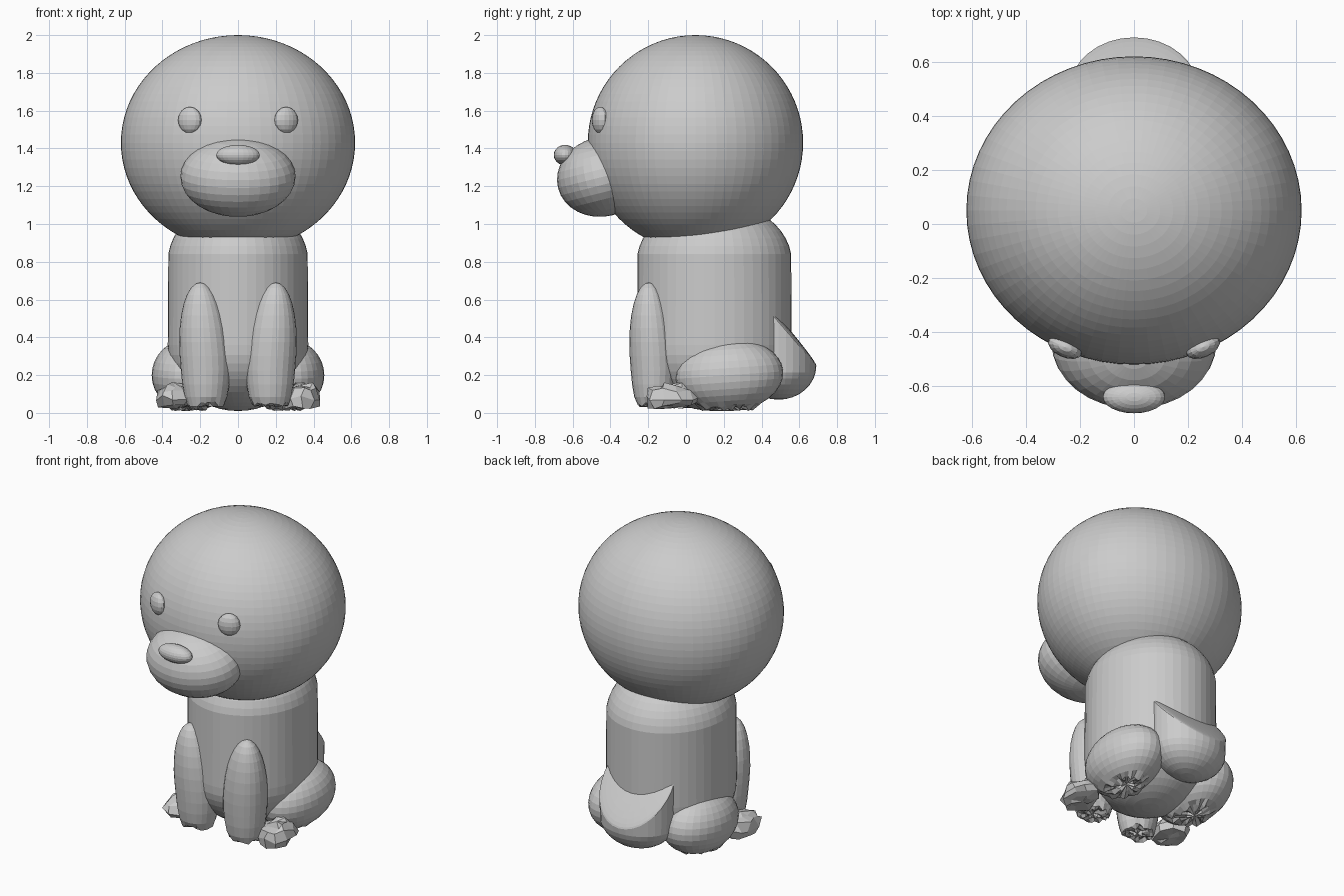
import bpy, bmesh, math, random
from mathutils import Matrix, Vector

if "Cube" in bpy.data.objects:
    bpy.data.objects.remove(bpy.data.objects["Cube"])

random.seed(4)
grey = bpy.data.materials.new("plain grey")
grey.diffuse_color = (0.6, 0.6, 0.6, 1)
grey.use_nodes = True
grey.node_tree.nodes["Principled BSDF"].inputs["Base Color"].default_value = grey.diffuse_color


def ball(name, centre, radii, seg=32, rings=16, rot=(0, 0, 0), shape=None):
    """Faceted ellipsoid; shape(unit point) may replace the position."""
    bm = bmesh.new()
    bmesh.ops.create_uvsphere(bm, u_segments=seg, v_segments=rings, radius=1)
    turn = Matrix.Rotation(rot[2], 3, 'Z') @ Matrix.Rotation(rot[0], 3, 'X')
    for v in bm.verts:
        if shape:
            v.co = shape(v.co.copy())
        else:
            v.co = turn @ Vector(c * r for c, r in zip(v.co, radii)) + Vector(centre)
    return finish(name, bm)


def finish(name, bm):
    me = bpy.data.meshes.new(name)
    bm.to_mesh(me)
    bm.free()
    me.materials.append(grey)
    ob = bpy.data.objects.new(name, me)
    bpy.context.collection.objects.link(ob)
    return ob


def ragged_sole(ob, floor, rough):
    """Flatten the underside into an uneven sole."""
    for v in ob.data.vertices:
        if v.co.z < floor:
            v.co.z = floor - random.uniform(0, rough)


# Head, muzzle and nose
ball("head", (0, 0.05, 1.43), (0.62, 0.57, 0.57), 64, 40)
ball("muzzle", (0, -0.44, 1.25), (0.305, 0.245, 0.21), 32, 16, (math.radians(14), 0, 0))
ball("nose", (0, -0.64, 1.365), (0.115, 0.06, 0.054), 24, 12)


# Torso: upright capsule with an oval section
def torso_shape(p):
    z = 0.8 + 0.32 * p.z if p.z > 0 else 0.35 + 0.34 * p.z
    return Vector((0.372 * p.x, 0.15 + 0.41 * p.y, z))


def torso():
    bm = bmesh.new()
    bmesh.ops.create_uvsphere(bm, u_segments=48, v_segments=24, radius=1)
    for v in bm.verts:
        v.co = torso_shape(v.co.copy())
        # straight wall between the two domes
        if abs(v.co.z - 0.35) < 1e-4:
            v.co.z = 0.36
    finish("torso", bm)


torso()


# Tail: rounded bowl with a sloping top whose corners rise against the back
def tail_shape(p):
    x, y = 0.24 * p.x, 0.49 + 0.2 * p.y
    if p.z > -1e-4:
        z = 0.25 + 0.23 * (1 - p.y) + 0.03 * p.z
    else:
        z = 0.25 + 0.18 * p.z
    return Vector((x, y, z))


ball("tail", None, None, 32, 16, shape=tail_shape)

# Paired parts
for side, s in (("right", 1), ("left", -1)):
    ball(side + "_eye", (s * 0.255, -0.455, 1.55), (0.067, 0.038, 0.07), 16, 8,
         (0, 0, s * math.radians(24)))

    leg = ball(side + "_front_leg", (s * 0.17, -0.17, 0.3), (0.135, 0.125, 0.39), 24, 16)
    for v in leg.data.vertices:
        v.co.x += s * 0.07 * max(0, v.co.z - 0.25)
        v.co.y -= 0.06 * max(0, v.co.z - 0.25)
    ragged_sole(leg, 0.06, 0.03)

    haunch = ball(side + "_haunch", (s * 0.26, 0.23, 0.2),
                  (0.197, 0.285, 0.192), 32, 16, (math.radians(4), 0, 0))
    ragged_sole(haunch, 0.04, 0.03)

    # Hind paw: rough, chunky lump
    paw = ball(side + "_hind_paw", (s * 0.34, -0.08, 0.08), (0.1, 0.14, 0.08), 10, 6)
    for v in paw.data.vertices:
        v.co += Vector(random.uniform(-0.016, 0.016) for _ in range(3))
    ragged_sole(paw, 0.04, 0.02)
